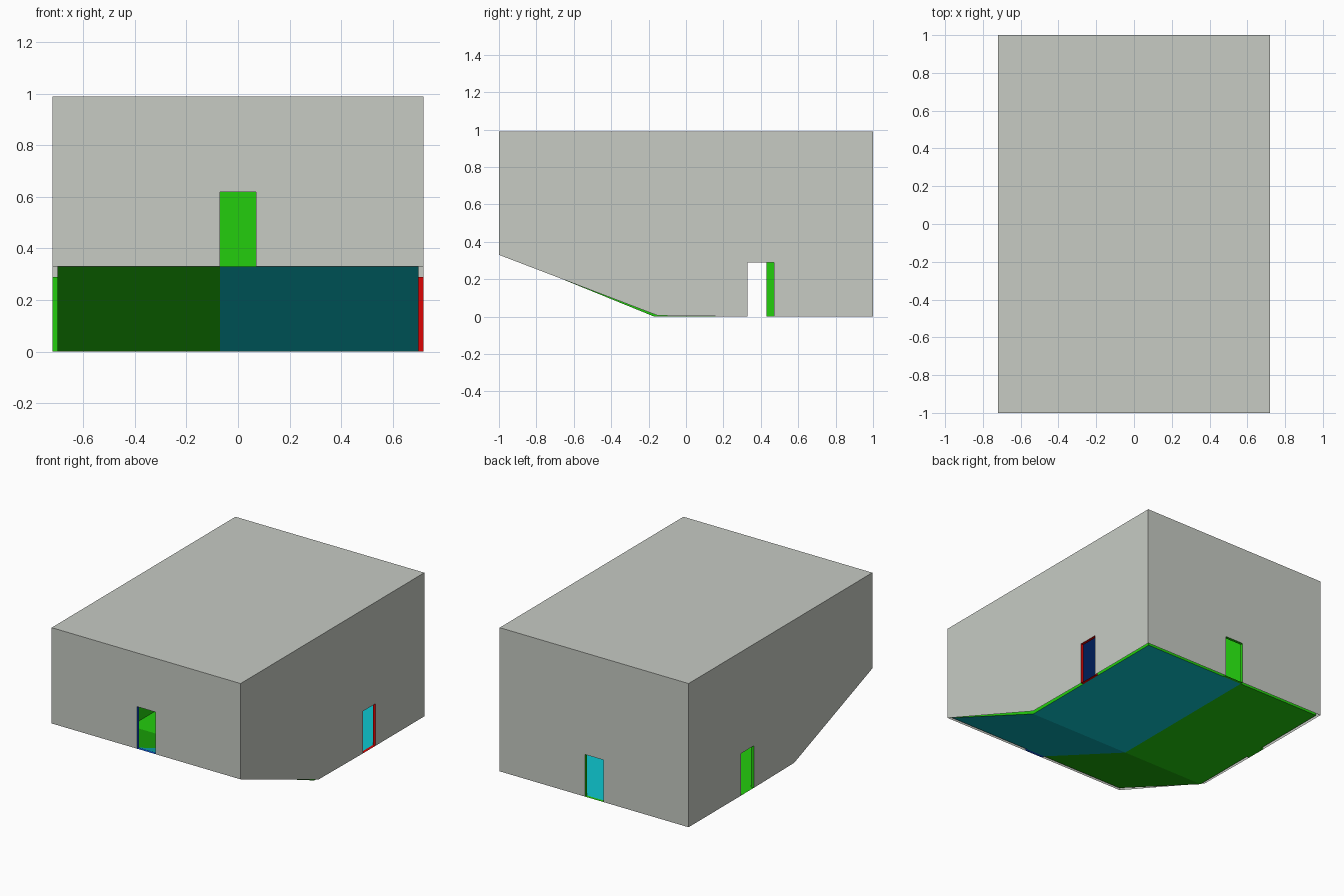
import bpy
import bmesh
from mathutils import Vector

cube = bpy.data.objects.get("Cube")
if cube:
    bpy.data.objects.remove(cube, do_unlink=True)


def material(name, rgb):
    linear = [((c / 255 + 0.055) / 1.055) ** 2.4 if c > 10 else c / 3295 for c in rgb]
    m = bpy.data.materials.new(name)
    m.use_nodes = True
    m.diffuse_color = (*linear, 1)
    m.node_tree.nodes["Principled BSDF"].inputs["Base Color"].default_value = (*linear, 1)
    return m


GREY = material("pale grey", (199, 203, 196))
GREEN = material("bright green", (35, 205, 13))
CYAN = material("cyan", (14, 200, 209))
RED = material("red", (220, 5, 5))
BLUE = material("blue", (16, 84, 210))

W, L, H, T = 0.72, 1.0, 0.99, 0.02       # half width, half length, height, wall gap
IW, IL, IH = W - T, L - T, H - T         # inner room
SILL, DOOR_H = 0.33, 0.29


def surface(name, polygons, mat, towards, inward):
    """Flat faces whose normals point towards (or away from) a point."""
    bm = bmesh.new()
    for points in polygons:
        face = bm.faces.new([bm.verts.new(p) for p in points])
        face.normal_update()
        aim = Vector(towards) - face.calc_center_median()
        if (face.normal.dot(aim) > 0) != inward:
            face.normal_flip()
    bmesh.ops.remove_doubles(bm, verts=bm.verts, dist=0.0001)
    mesh = bpy.data.meshes.new(name)
    bm.to_mesh(mesh)
    bm.free()
    mesh.materials.append(mat)
    bpy.context.collection.objects.link(bpy.data.objects.new(name, mesh))


def wall(side, axis, sign, door_start, sill, outer_base, inner_base, trim):
    """Outer and inner skins with a door notch, joined by a lined doorway."""
    def place(depth, u, z):
        return (sign * depth, u, z) if axis == "x" else (u, sign * depth, z)

    a, b, top = door_start, door_start + 0.14, sill + DOOR_H
    notch = [(a, sill), (a, top), (b, top), (b, sill)]
    out_d, in_d = (W, IW) if axis == "x" else (L, IL)
    skins = (("outer", out_d, outer_base, H, GREY, False),
             ("inner", in_d, inner_base, IH, GREEN, True))
    for skin, depth, (start, end), height, mat, inward in skins:
        outline = start + notch + [end, (end[0], height), (start[0][0], height)]
        surface(f"{skin}_{side}_wall", [[place(depth, *p) for p in outline]],
                mat, (0, 0, 0.5), inward)
    lining = []
    for p, q in zip(notch, notch[1:] + notch[:1]):
        lining.append([place(out_d, *p), place(out_d, *q), place(in_d, *q), place(in_d, *p)])
    surface(f"{side}_doorway", lining, trim,
            place((out_d + in_d) / 2, (a + b) / 2, (sill + top) / 2), True)


# Side walls follow the raked floor
ramp_out = ([(-L, SILL), (-0.15, 0.005)], (L, 0))
ramp_in = ([(-IL, SILL), (-0.17, 0)], (IL, 0))
wall("left", "x", 1, 0.33, 0, ramp_out, ramp_in, RED)
wall("right", "x", -1, 0.29, 0, ramp_out, ramp_in, GREEN)

# Front and back walls
for side, sign, base, trim in (("front", -1, SILL, BLUE), ("back", 1, 0, GREEN)):
    wall(side, "y", sign, -0.07, base,
         ([(-W, base)], (W, base)), ([(-IW, base)], (IW, base)), trim)


def level(x0, x1, y, z):
    return [(x0, -y, z), (x1, -y, z), (x1, y, z), (x0, y, z)]


# Roof and ceiling
surface("roof", [level(-W, W, L, H)], GREY, (0, 0, 0.5), False)
surface("ceiling", [level(-IW, IW, IL, IH)], BLUE, (0, 0, 0.5), True)

# Floor in two colours, each half with a ramp and a flat part
path = ramp_in[0] + [ramp_in[1]]
for name, x0, x1, mat in (("floor_left", -0.07, IW, CYAN), ("floor_right", -IW, -0.07, GREEN)):
    strips = [[(x0, *p), (x1, *p), (x1, *q), (x0, *q)] for p, q in zip(path, path[1:])]
    surface(name, strips, mat, (0, 0, 0.5), True)
